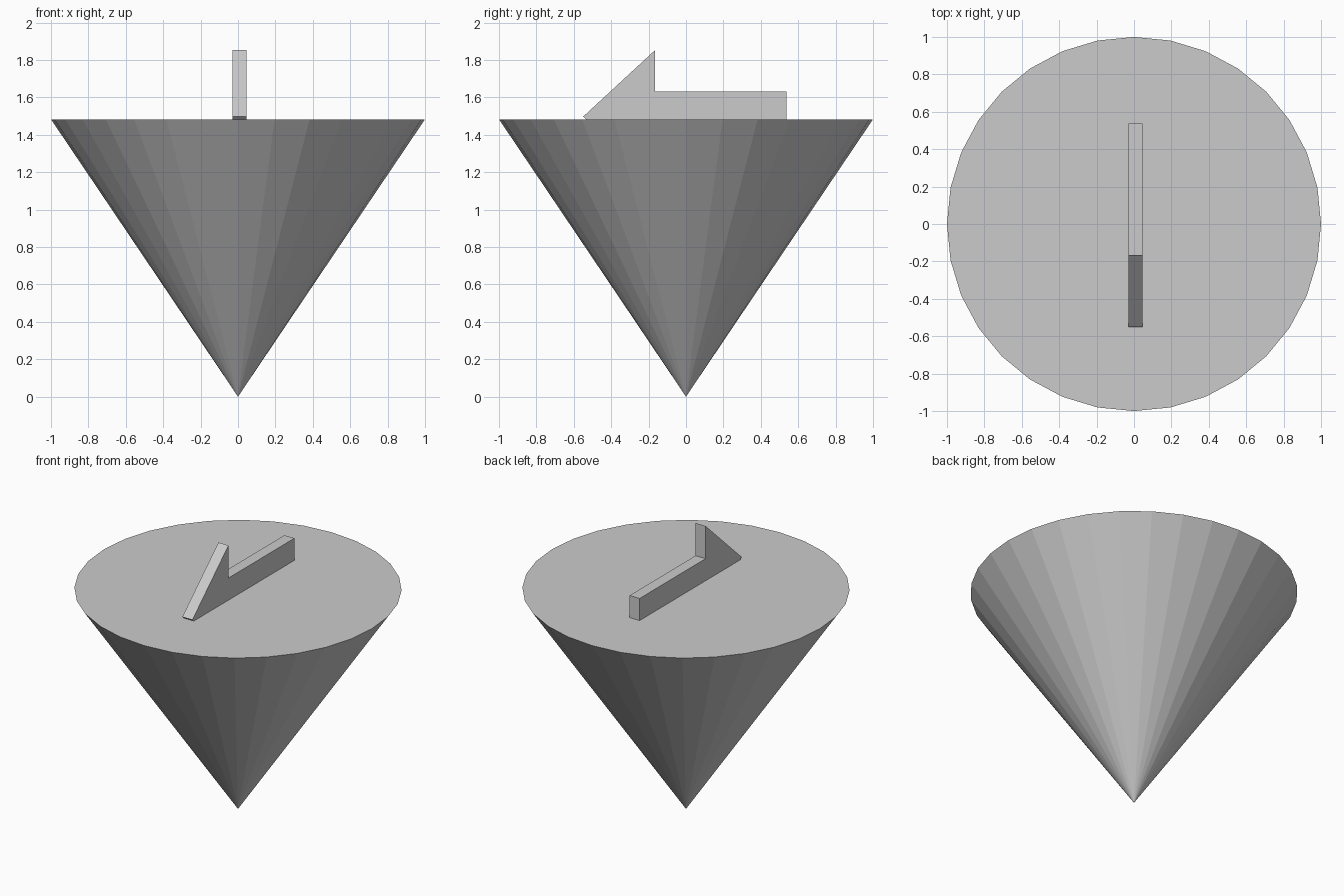
import bpy, bmesh
from mathutils import Matrix

if "Cube" in bpy.data.objects:
    bpy.data.objects.remove(bpy.data.objects["Cube"])

grey = bpy.data.materials.new("plain grey")
grey.diffuse_color = (0.6, 0.6, 0.6, 1)
grey.use_nodes = True
grey.node_tree.nodes["Principled BSDF"].inputs["Base Color"].default_value = grey.diffuse_color


def add_object(name, bm):
    bmesh.ops.recalc_face_normals(bm, faces=bm.faces)
    mesh = bpy.data.meshes.new(name)
    bm.to_mesh(mesh)
    bm.free()
    mesh.materials.append(grey)
    obj = bpy.data.objects.new(name, mesh)
    bpy.context.collection.objects.link(obj)
    return obj


# Inverted 32-sided cone standing on its point
TOP = 1.483
bm = bmesh.new()
bmesh.ops.create_cone(bm, cap_ends=True, segments=32, radius1=0, radius2=1,
                      depth=TOP, matrix=Matrix.Translation((0, 0, TOP / 2)))
bmesh.ops.remove_doubles(bm, verts=bm.verts, dist=1e-4)
add_object("cone_body", bm)

# Flat arrow pointing forward, lower half sunk into the cone
AXIS, X0, X1 = 1.497, -0.03, 0.045
half = [(-0.166, 0.355), (-0.166, 0.135), (0.537, 0.135)]
outline = [(-0.55, 0)] + half + [(y, -h) for y, h in reversed(half)]
bm = bmesh.new()
face = bm.faces.new([bm.verts.new((X0, y, AXIS + h)) for y, h in outline])
side = bmesh.ops.extrude_face_region(bm, geom=[face])["geom"]
bmesh.ops.translate(bm, vec=(X1 - X0, 0, 0),
                    verts=[v for v in side if isinstance(v, bmesh.types.BMVert)])
add_object("arrow", bm)
